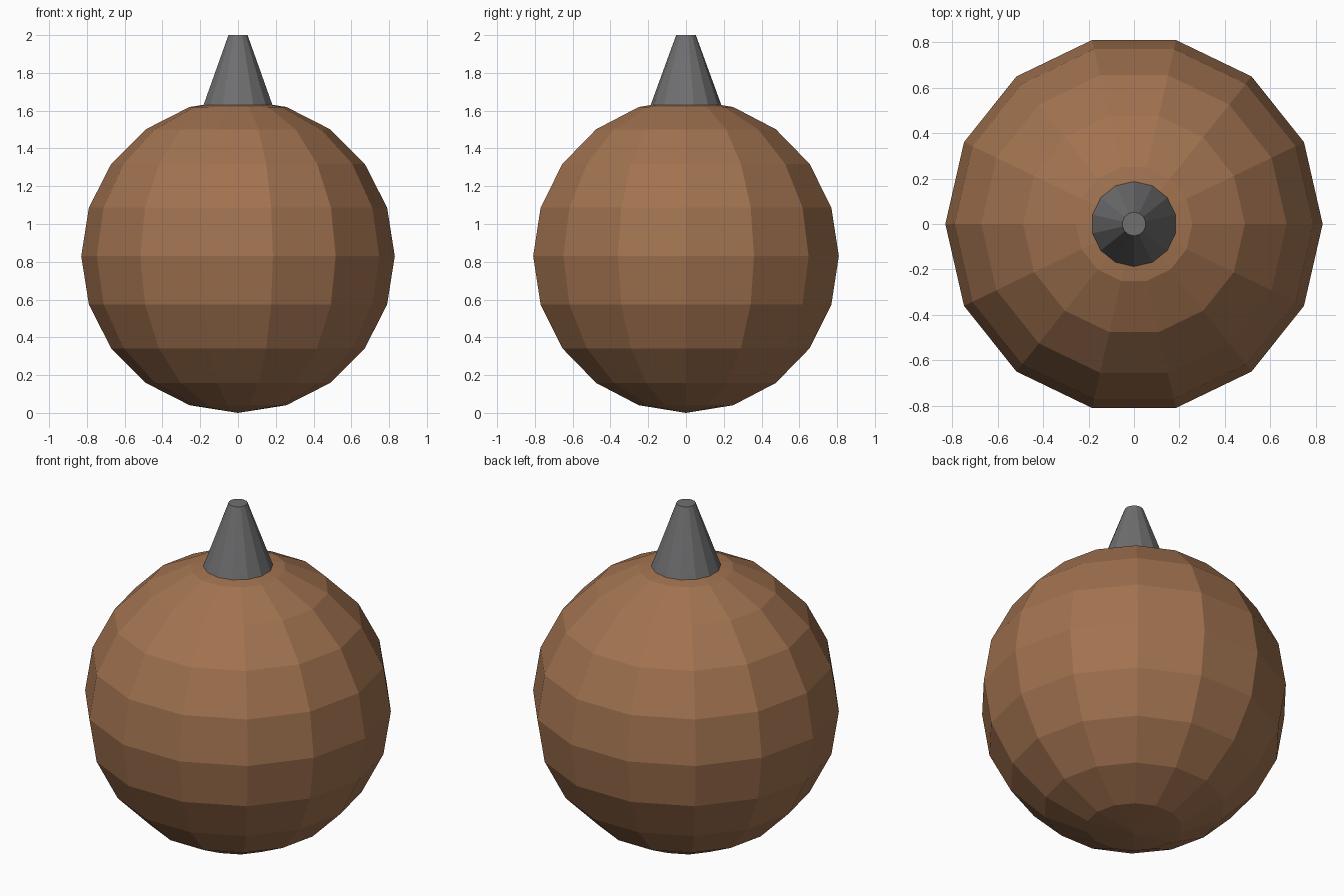
import bpy
import math

if "Cube" in bpy.data.objects:
    bpy.data.objects.remove(bpy.data.objects["Cube"])

SIDES = 14


def finish(name, color):
    obj = bpy.context.object
    obj.name = name
    mat = bpy.data.materials.new(name + "_material")
    mat.diffuse_color = (*color, 1)
    mat.use_nodes = True
    mat.node_tree.nodes["Principled BSDF"].inputs["Base Color"].default_value = mat.diffuse_color
    obj.data.materials.append(mat)
    bpy.ops.object.shade_flat()
    return obj


# faceted round body, with a corner pointing along +y
bpy.ops.mesh.primitive_uv_sphere_add(
    segments=SIDES, ring_count=10, radius=0.83,
    location=(0, 0, 0.83), rotation=(0, 0, math.pi / 2))
finish("round_body", (0.36, 0.17, 0.08))

# tapered spout seated on the top facets
bpy.ops.mesh.primitive_cone_add(
    vertices=SIDES, radius1=0.187, radius2=0.052, depth=0.37,
    location=(0, 0, 1.815))
finish("tapered_spout", (0.16, 0.16, 0.165))
